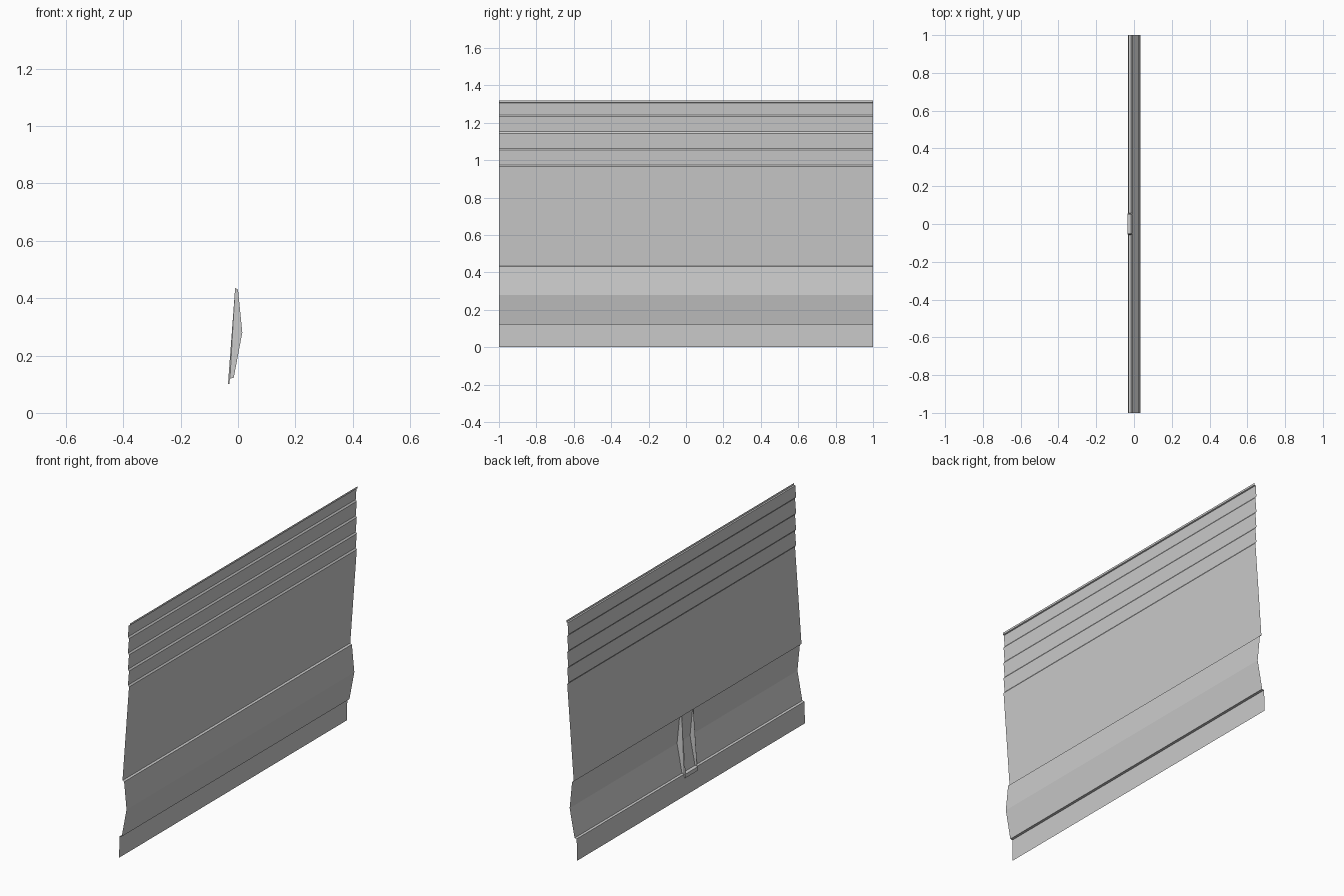
import bpy, bmesh

if "Cube" in bpy.data.objects:
    bpy.data.objects.remove(bpy.data.objects["Cube"])


def make_object(name, bm):
    mesh = bpy.data.meshes.new(name)
    bm.to_mesh(mesh)
    bm.free()
    obj = bpy.data.objects.new(name, mesh)
    bpy.context.collection.objects.link(obj)
    return obj


def sheet(name, profile, half_length):
    # Thin folded sheet: (x, z) profile swept along y
    bm = bmesh.new()
    rows = [[bm.verts.new((x, y, z)) for x, z in profile]
            for y in (-half_length, half_length)]
    for i in range(len(profile) - 1):
        bm.faces.new((rows[0][i], rows[1][i], rows[1][i + 1], rows[0][i + 1]))
    return make_object(name, bm)


# Wall panel: bottom skirt, ledge, bowed band, ridge, plain field
profile = [(-0.031, 0), (-0.028, 0.12), (-0.015, 0.122), (0.015, 0.28),
           (0.0, 0.43), (-0.01, 0.435)]
# Overlapping boards near the top, each stepping back
for z in (0.965, 1.053, 1.143, 1.233):
    profile += [(0.03, z), (0.0235, z + 0.009)]
# Top hem
profile += [(0.028, 1.305), (0.035, 1.307), (0.035, 1.318)]
sheet("wall_panel", profile, 1.0)

# Bracket cheeks, set in the hollow behind the bowed band
rim = [(-0.035, 0.10), (-0.01, 0.435)]
wall_side = [(0.0, 0.43), (0.015, 0.28), (-0.015, 0.122),
             (-0.028, 0.12), (-0.03, 0.10)]
for side, label in ((-1, "right"), (1, "left")):
    bm = bmesh.new()
    verts = [bm.verts.new((x, side * 0.051, z)) for x, z in rim]
    verts += [bm.verts.new((x, side * 0.057, z)) for x, z in wall_side]
    bm.faces.new(verts)
    bmesh.ops.triangulate(bm, faces=bm.faces[:])
    make_object("bracket_cheek_" + label, bm)

# Bracket foot hooked over the ledge
sheet("bracket_foot", [(-0.03, 0.10), (-0.035, 0.10), (-0.0335, 0.12),
                       (-0.028, 0.12)], 0.055)
